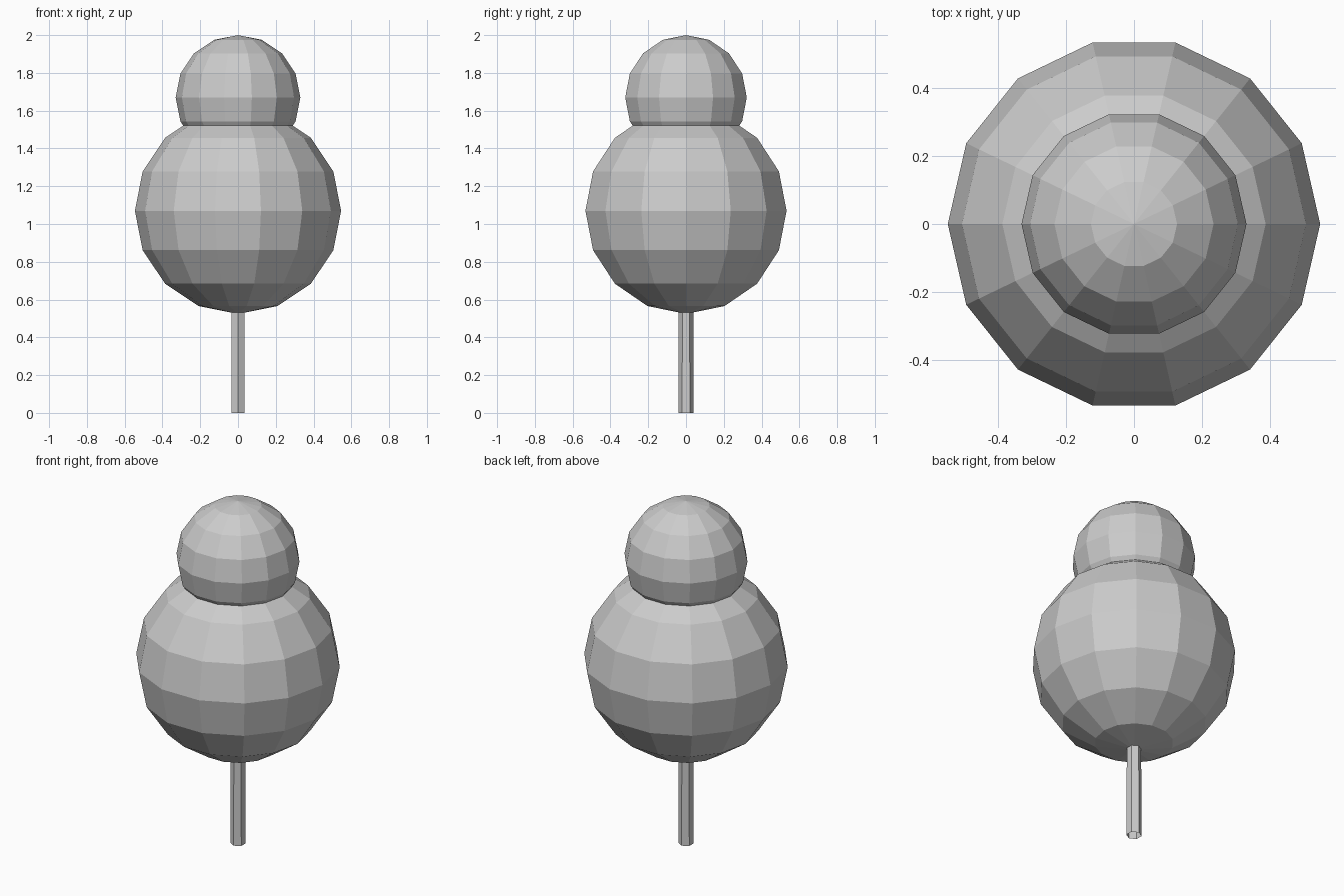
import bpy, bmesh
from math import sin, cos, pi

cube = bpy.data.objects.get("Cube")
if cube:
    bpy.data.objects.remove(cube, do_unlink=True)

# One plain grey for every part
grey = bpy.data.materials.new("plain grey")
grey.use_nodes = True
colour = (0.6, 0.6, 0.6, 1)
grey.diffuse_color = colour
grey.node_tree.nodes["Principled BSDF"].inputs["Base Color"].default_value = colour


def lathe(name, profile, sides, start=0.0):
    """Turn (radius, height) points around z; zero radius makes a pole."""
    bm = bmesh.new()
    rings = []
    for r, z in profile:
        if r < 1e-5:
            rings.append([bm.verts.new((0, 0, z))] * sides)
        else:
            angles = [start + 2 * pi * i / sides for i in range(sides)]
            rings.append([bm.verts.new((r * cos(a), r * sin(a), z)) for a in angles])
    for low, high in zip(rings, rings[1:]):
        for i in range(sides):
            j = (i + 1) % sides
            corners = dict.fromkeys((low[i], low[j], high[j], high[i]))
            bm.faces.new(list(corners))
    mesh = bpy.data.meshes.new(name)
    bm.to_mesh(mesh)
    bm.free()
    mesh.materials.append(grey)
    obj = bpy.data.objects.new(name, mesh)
    bpy.context.collection.objects.link(obj)
    return obj


def ball(name, radius, centre, sides=14, bands=8):
    steps = [pi * k / bands for k in range(bands + 1)]
    return lathe(name, [(radius * sin(t), centre - radius * cos(t)) for t in steps], sides)


# Two stacked foliage balls
ball("lower_foliage", 0.546, 1.07)
ball("upper_foliage", 0.33, 1.67)

# Slim six-sided trunk, open at its ends
lathe("trunk", [(0.041, 0), (0.038, 0.62)], 6, pi / 2)
